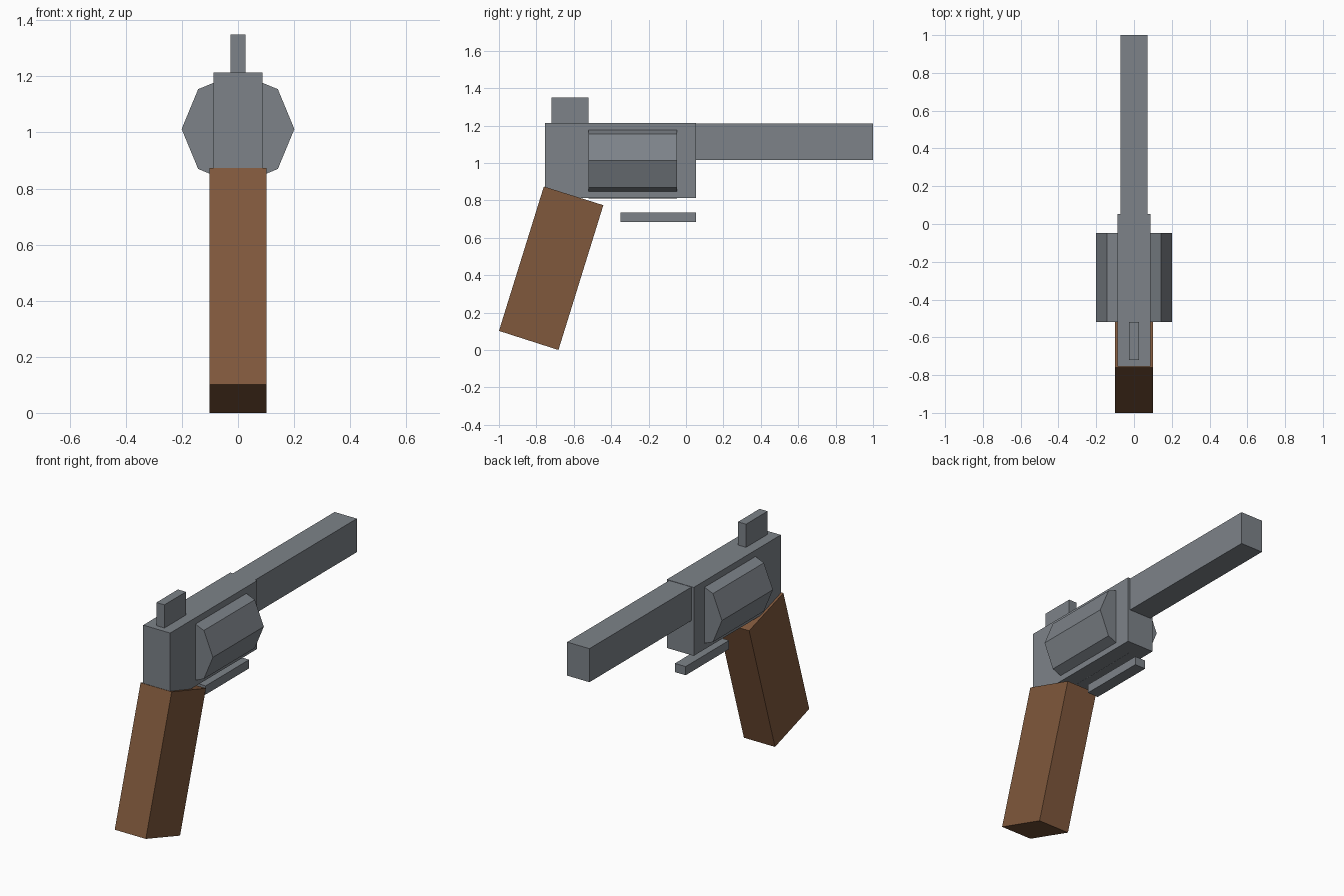
import bpy, bmesh, math

if "Cube" in bpy.data.objects:
    bpy.data.objects.remove(bpy.data.objects["Cube"])


def material(name, color):
    m = bpy.data.materials.new(name)
    m.diffuse_color = (*color, 1)
    m.use_nodes = True
    m.node_tree.nodes["Principled BSDF"].inputs["Base Color"].default_value = m.diffuse_color
    return m


steel = material("grey_steel", (0.205, 0.226, 0.25))
wood = material("brown_wood", (0.215, 0.098, 0.045))


def prism(name, profile, axis, lo, hi, mat):
    """Extrude a 2D profile along axis 'x' (profile in y,z) or 'y' (profile in x,z)."""
    def place(p, d):
        return (d, p[0], p[1]) if axis == "x" else (p[0], d, p[1])
    bm = bmesh.new()
    a = [bm.verts.new(place(p, lo)) for p in profile]
    b = [bm.verts.new(place(p, hi)) for p in profile]
    bm.faces.new(a)
    bm.faces.new(b)
    n = len(profile)
    for i in range(n):
        j = (i + 1) % n
        bm.faces.new((a[i], a[j], b[j], b[i]))
    bmesh.ops.recalc_face_normals(bm, faces=bm.faces)
    mesh = bpy.data.meshes.new(name)
    bm.to_mesh(mesh)
    bm.free()
    mesh.materials.append(mat)
    ob = bpy.data.objects.new(name, mesh)
    bpy.context.collection.objects.link(ob)
    return ob


def box(name, half_width, y0, y1, z0, z1, mat):
    return prism(name, [(y0, z0), (y1, z0), (y1, z1), (y0, z1)],
                 "x", -half_width, half_width, mat)


# Steel body, barrel, hammer and the detached trigger bar
box("frame", 0.0875, -0.755, 0.053, 0.812, 1.214, steel)
box("barrel", 0.0725, 0.04, 1.0, 1.015, 1.212, steel)
box("hammer", 0.026, -0.72, -0.52, 1.20, 1.35, steel)
box("trigger_bar", 0.035, -0.35, 0.053, 0.684, 0.735, steel)

# Eight-sided drum
octagon = [(0.201 * math.cos(i * math.pi / 4), 1.012 + 0.201 * math.sin(i * math.pi / 4))
           for i in range(8)]
prism("drum", octagon, "y", -0.52, -0.047, steel)

# Slanted wooden grip
prism("grip", [(-0.76, 0.874), (-0.442, 0.774), (-0.682, 0.0), (-1.0, 0.102)],
      "x", -0.101, 0.101, wood)
